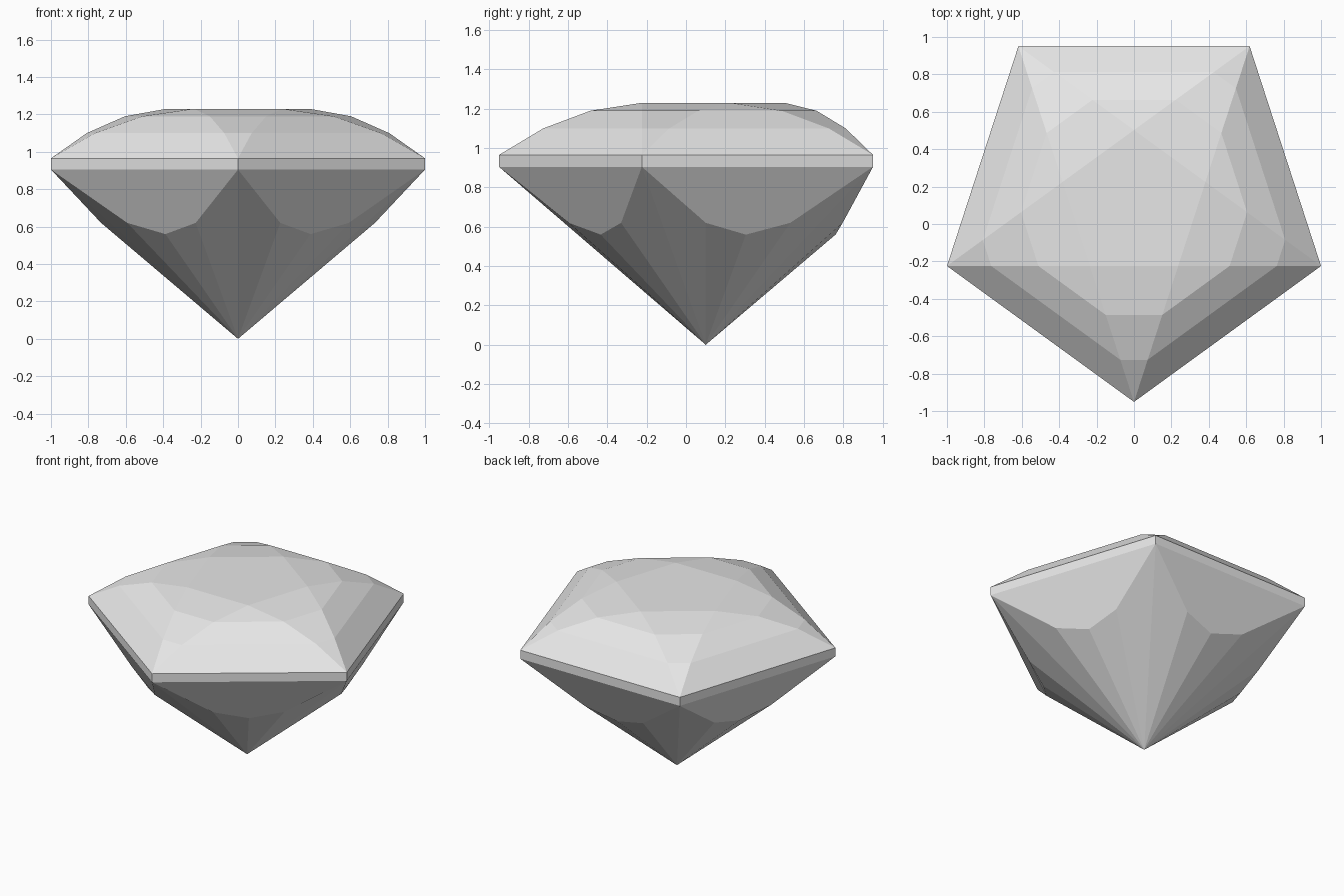
import bpy
import bmesh
from math import cos, sin, pi
from mathutils import Vector

if "Cube" in bpy.data.objects:
    bpy.data.objects.remove(bpy.data.objects["Cube"], do_unlink=True)

SIDES = 5
STEP = 2 * pi / SIDES
RADIUS = 1 / cos(pi / 10)                        # widest corners land on x = +-1
CENTRE_Y = RADIUS * (1 - cos(pi / 5)) / 2
TABLE_RADIUS = RADIUS * 0.382                    # inner pentagon of the five-point star
GIRDLE_LOW, GIRDLE_HIGH = 0.905, 0.965
CROWN = [(0, GIRDLE_HIGH), (0.31, 1.1), (0.64, 1.19), (1, 1.23)]   # inset, height


def polar(radius, turn, z):
    """Point at a number of fifth-turns from the front corner."""
    a = -pi / 2 + turn * STEP
    return Vector((radius * cos(a), CENTRE_Y + radius * sin(a), z))


bm = bmesh.new()


def face(points):
    return bm.faces.new([bm.verts.new(p) for p in points])


def crown_ring(inset, z):
    """Ten-sided ring between the girdle and the table, which point opposite ways."""
    return [polar(RADIUS, i, z).lerp(polar(TABLE_RADIUS, i + side, z), inset)
            for i in range(SIDES) for side in (-0.5, 0.5)]


# Crown: domed facets and the flat table
rings = [crown_ring(*level) for level in CROWN]
for low, high in zip(rings, rings[1:]):
    for i in range(2 * SIDES):
        j = (i + 1) % (2 * SIDES)
        face((low[i], low[j], high[j], high[i]))
face(rings[-1][::2])

# Girdle band and pavilion, one fifth at a time
tip = Vector((0, CENTRE_Y, 0))
for i in range(SIDES):
    a, b = polar(RADIUS, i, GIRDLE_LOW), polar(RADIUS, i + 1, GIRDLE_LOW)
    face((a, b, polar(RADIUS, i + 1, GIRDLE_HIGH), polar(RADIUS, i, GIRDLE_HIGH)))
    lower = [a, polar(0.732, i + 0.25, 0.62), polar(0.66, i + 0.5, 0.56),
             polar(0.732, i + 0.75, 0.62), b]
    face(lower)
    for p, q in zip(lower, lower[1:]):
        face((p, tip, q))

# Weld the facets into one closed stone
bmesh.ops.remove_doubles(bm, verts=bm.verts[:], dist=0.0005)
bmesh.ops.recalc_face_normals(bm, faces=bm.faces[:])
mesh = bpy.data.meshes.new("cut_gem")
bm.to_mesh(mesh)
bm.free()

# Plain pale grey stone
grey = bpy.data.materials.new("pale_grey")
grey.use_nodes = True
colour = (0.8, 0.8, 0.8, 1)
grey.diffuse_color = colour
grey.node_tree.nodes["Principled BSDF"].inputs["Base Color"].default_value = colour
mesh.materials.append(grey)

gem = bpy.data.objects.new("cut_gem", mesh)
bpy.context.collection.objects.link(gem)
